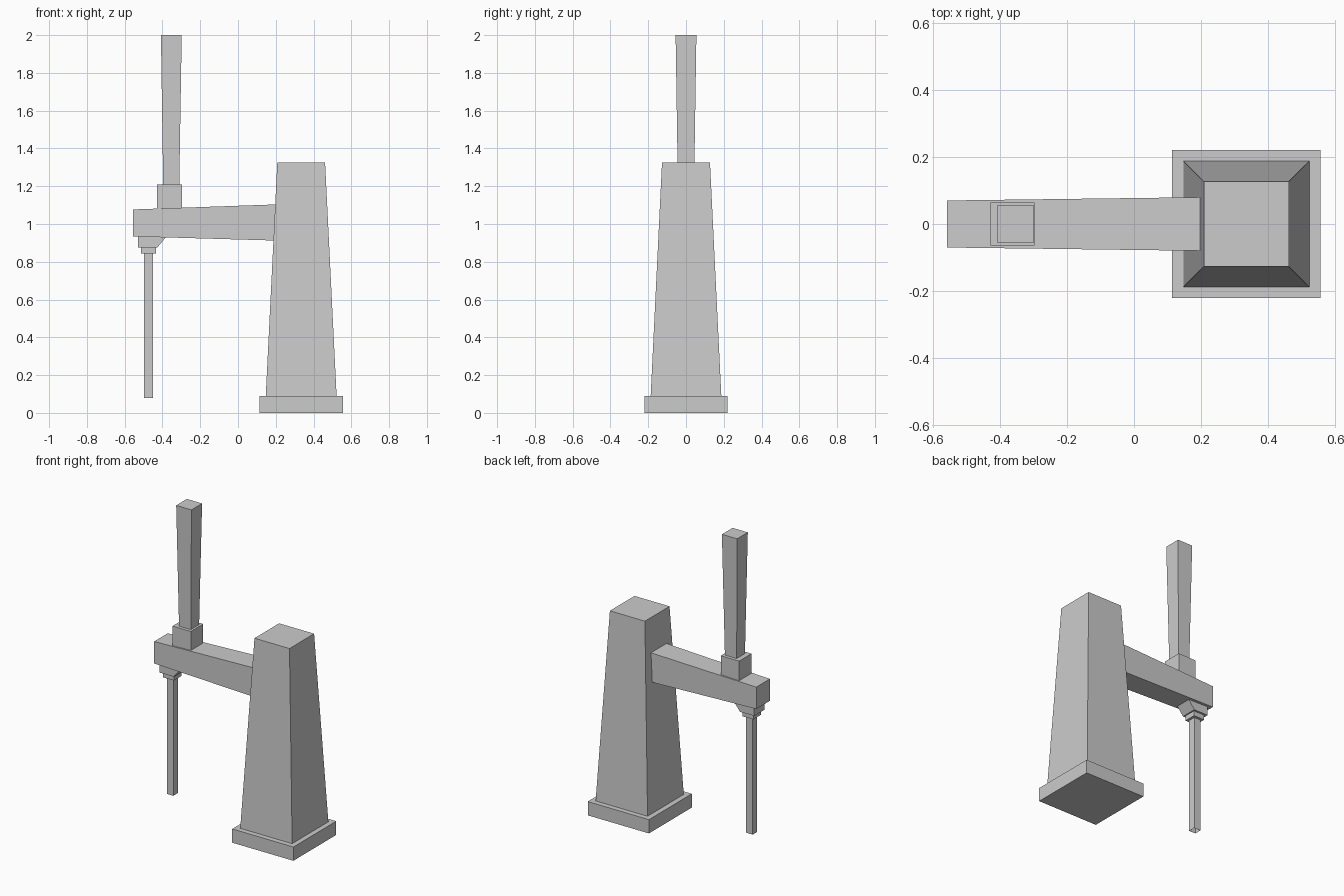
import bpy, bmesh

if "Cube" in bpy.data.objects:
    bpy.data.objects.remove(bpy.data.objects["Cube"])


def loft(name, rings, caps=(True, True)):
    """Four-sided solid from a list of rings, each ring being four corners."""
    bm = bmesh.new()
    loops = [[bm.verts.new(p) for p in ring] for ring in rings]
    for a, b in zip(loops, loops[1:]):
        for i in range(4):
            j = (i + 1) % 4
            bm.faces.new((a[i], a[j], b[j], b[i]))
    if caps[0]:
        bm.faces.new(loops[0][::-1])
    if caps[1]:
        bm.faces.new(loops[-1])
    bmesh.ops.recalc_face_normals(bm, faces=bm.faces)
    mesh = bpy.data.meshes.new(name)
    bm.to_mesh(mesh)
    bm.free()
    obj = bpy.data.objects.new(name, mesh)
    bpy.context.collection.objects.link(obj)
    return obj


def flat(z, x0, x1, hy):
    """Horizontal rectangle, symmetric in y."""
    return [(x0, -hy, z), (x1, -hy, z), (x1, hy, z), (x0, hy, z)]


def upright(x, z0, z1, hy):
    """Rectangle facing along x, symmetric in y."""
    return [(x, -hy, z0), (x, hy, z0), (x, hy, z1), (x, -hy, z1)]


# Column on its plinth
loft("plinth", [flat(0, 0.113, 0.555, 0.221), flat(0.09, 0.113, 0.555, 0.221)])
loft("column", [flat(0.09, 0.147, 0.522, 0.187), flat(1.325, 0.208, 0.461, 0.127)])

# Side arm, thickening towards the column
loft("arm", [upright(-0.557, 0.934, 1.077, 0.07), upright(0.215, 0.912, 1.104, 0.08)])

# Collar and flared upright post on top of the arm
loft("collar", [flat(1.06, -0.428, -0.296, 0.064), flat(1.21, -0.428, -0.296, 0.064)])
loft("post", [flat(1.21, -0.396, -0.311, 0.043), flat(2.0, -0.408, -0.298, 0.055)])

# Bracket with one sloping side, stepped neck and thin open-ended rod below the arm
loft("bracket", [flat(0.875, -0.53, -0.427, 0.053), flat(0.937, -0.53, -0.377, 0.053)])
loft("neck", [flat(0.843, -0.514, -0.435, 0.04), flat(0.875, -0.514, -0.435, 0.04)])
loft("rod", [flat(0.08, -0.498, -0.451, 0.0235), flat(0.843, -0.498, -0.451, 0.0235)],
     caps=(False, True))
